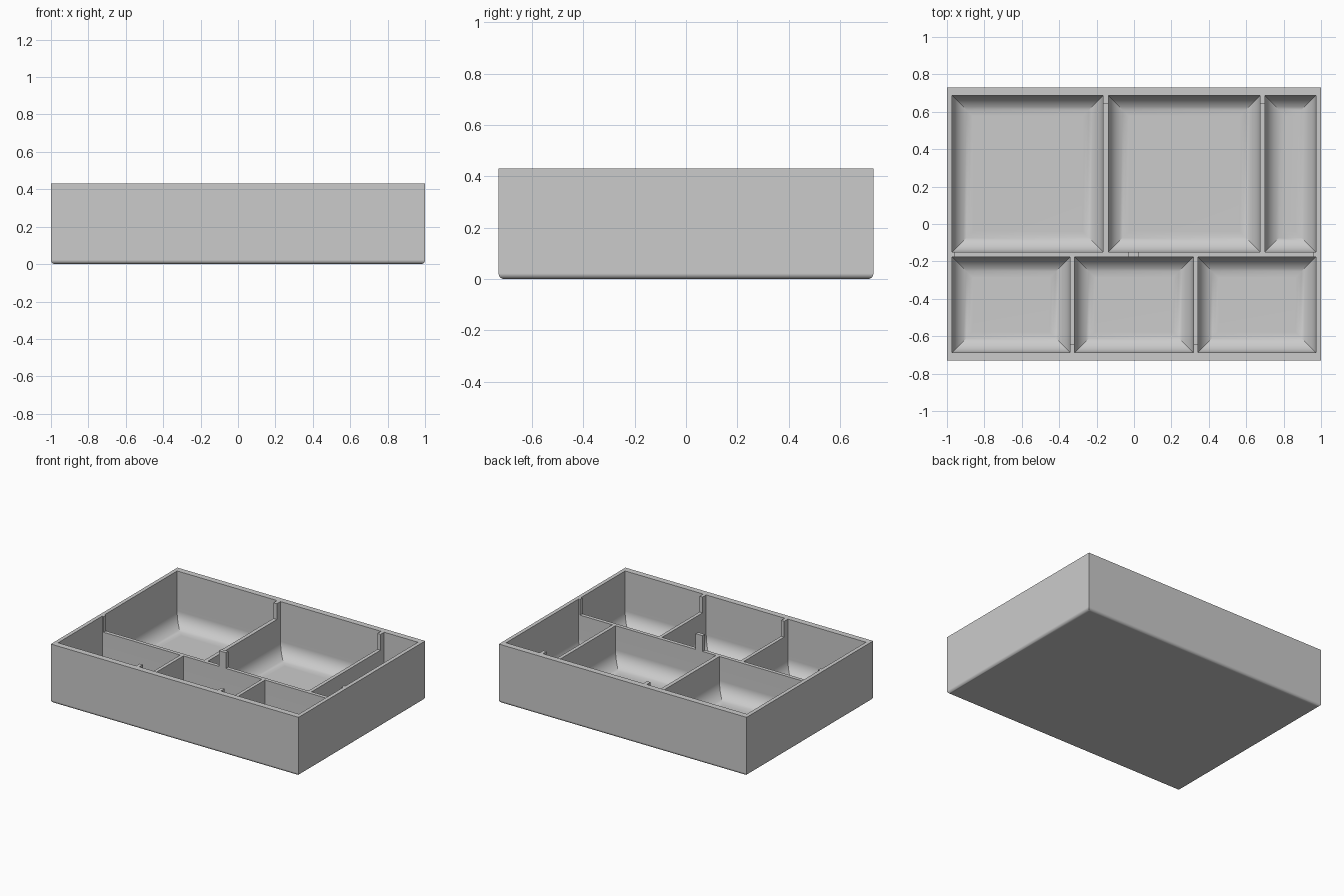
import bpy
import bmesh
import math

cube = bpy.data.objects.get("Cube")
if cube:
    bpy.data.objects.remove(cube, do_unlink=True)

HEIGHT = 0.43
FLOOR = 0.03
DIVIDER_TOP = 0.315
INNER_X = 0.972
INNER_Y = 0.686
ROW_FRONT, ROW_BACK = -0.177, -0.15   # faces of the long divider
POST = 0.042                          # length of the end posts

gray = bpy.data.materials.new("light_gray")
gray.use_nodes = True
color = (0.6, 0.6, 0.6, 1)
gray.diffuse_color = color
gray.node_tree.nodes["Principled BSDF"].inputs["Base Color"].default_value = color


def tub(name, x0, x1, y0, y1, z0, z1, radius=0.0, steps=10):
    """Box with sharp upright edges and rounded bottom edges."""
    rings = [(0.0, z0)]
    if radius:
        angles = [math.pi / 2 * i / steps for i in range(steps + 1)]
        rings = [(radius * (1 - math.sin(a)), z0 + radius * (1 - math.cos(a)))
                 for a in angles]
    rings.append((0.0, z1))
    bm = bmesh.new()
    loops = []
    for d, z in rings:
        corners = ((x0 + d, y0 + d), (x1 - d, y0 + d), (x1 - d, y1 - d), (x0 + d, y1 - d))
        loops.append([bm.verts.new((x, y, z)) for x, y in corners])
    bm.faces.new(loops[0][::-1])
    bm.faces.new(loops[-1])
    for low, high in zip(loops, loops[1:]):
        for i in range(4):
            j = (i + 1) % 4
            bm.faces.new((low[i], low[j], high[j], high[i]))
    bmesh.ops.recalc_face_normals(bm, faces=bm.faces[:])
    mesh = bpy.data.meshes.new(name)
    bm.to_mesh(mesh)
    bm.free()
    mesh.materials.append(gray)
    obj = bpy.data.objects.new(name, mesh)
    bpy.context.collection.objects.link(obj)
    return obj


# Solid body with a rounded underside
tray = tub("divided_tray", -1, 1, -0.73, 0.73, 0, HEIGHT, 0.022, 5)
bpy.context.view_layer.objects.active = tray
tray.select_set(True)


def carve(cutter):
    cutter.hide_render = True
    mod = tray.modifiers.new("carve", "BOOLEAN")
    mod.operation = "DIFFERENCE"
    mod.solver = "EXACT"
    mod.object = cutter
    bpy.ops.object.modifier_apply(modifier=mod.name)
    bpy.data.objects.remove(cutter, do_unlink=True)


# Compartments with filleted floors, in a back row and a front row
back_row = ((-INNER_X, -0.165), (-0.137, 0.674), (0.7, INNER_X))
front_row = ((-INNER_X, -0.342), (-0.317, 0.317), (0.342, INNER_X))
for row, y0, y1 in ((back_row, ROW_BACK, INNER_Y), (front_row, -INNER_Y, ROW_FRONT)):
    for x0, x1 in row:
        carve(tub("compartment", x0, x1, y0, y1, FLOOR, 0.5, 0.11))

# Lowered tops of the dividers, leaving full-height posts at their ends
gap = 0.008
middle_y = (ROW_FRONT + ROW_BACK) / 2
for x0, x1 in ((-0.961, -0.03), (0.027, 0.961)):
    carve(tub("long_slot", x0, x1, ROW_FRONT - gap, ROW_BACK + gap, DIVIDER_TOP, 0.5))
for row, y0, y1 in ((back_row, middle_y, INNER_Y - POST),
                    (front_row, POST - INNER_Y, middle_y)):
    for left, right in zip(row, row[1:]):
        carve(tub("cross_slot", left[1] - gap, right[0] + gap, y0, y1, DIVIDER_TOP, 0.5))

# Smooth fillets, crisp corners and flat walls
bpy.ops.object.shade_smooth_by_angle(angle=math.radians(30))
normals = tray.modifiers.new("flat_walls", "WEIGHTED_NORMAL")
normals.keep_sharp = True
